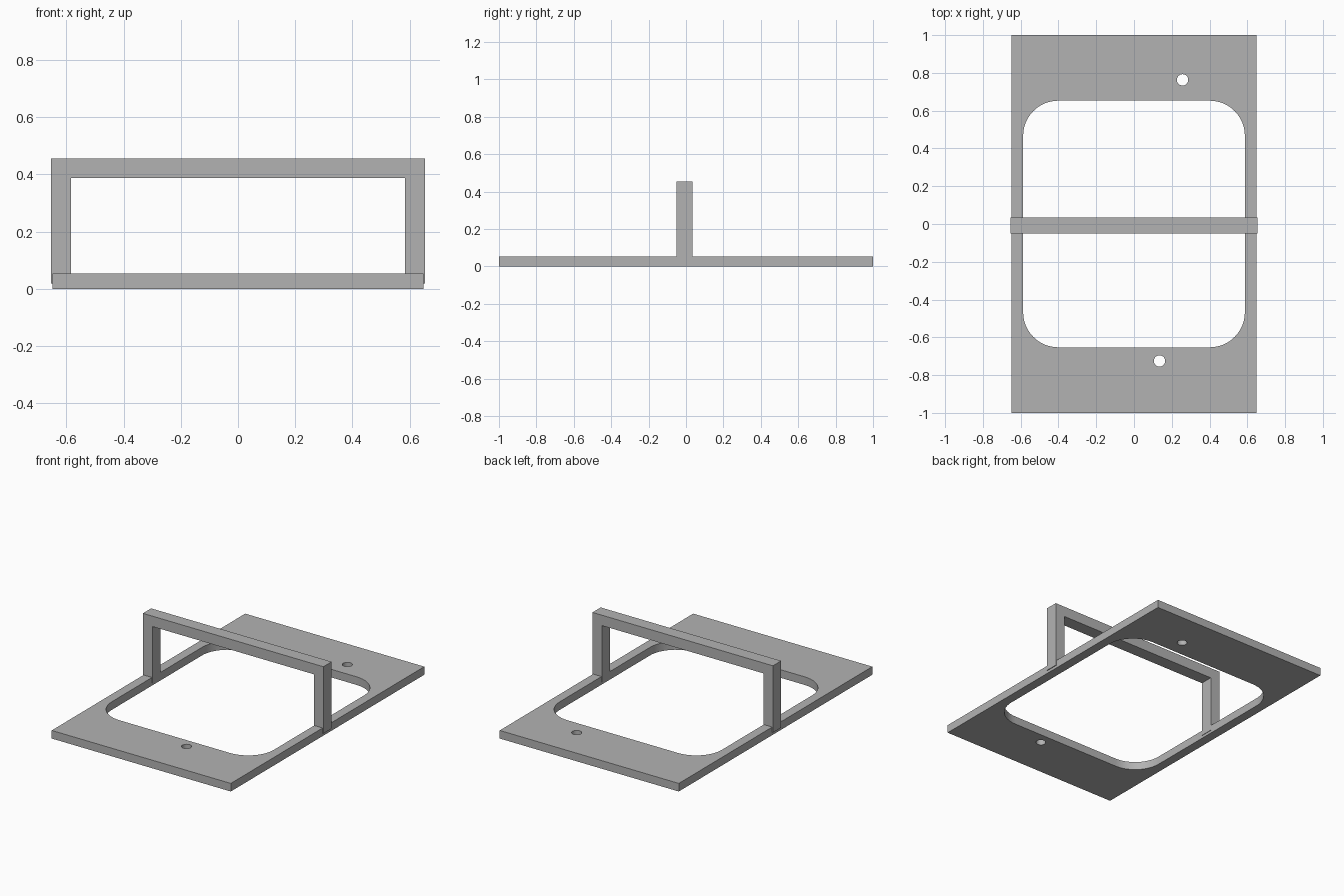
import bpy, bmesh
from math import cos, sin, pi, radians
from mathutils import Matrix

cube = bpy.data.objects.get("Cube")
if cube:
    bpy.data.objects.remove(cube, do_unlink=True)

grey = bpy.data.materials.new("plain grey")
grey.use_nodes = True
grey.diffuse_color = (0.45, 0.45, 0.45, 1)
grey.node_tree.nodes["Principled BSDF"].inputs["Base Color"].default_value = grey.diffuse_color


def rectangle(x, y):
    return [(-x, -y), (x, -y), (x, y), (-x, y)]


def rounded_rectangle(x, y, r, steps=12):
    points = []
    for i, (sx, sy) in enumerate([(1, 1), (-1, 1), (-1, -1), (1, -1)]):
        for k in range(steps + 1):
            a = (i + k / steps) * pi / 2
            points.append((sx * (x - r) + r * cos(a), sy * (y - r) + r * sin(a)))
    return points


def circle(x, y, r, steps=32):
    return [(x + r * cos(2 * pi * k / steps), y + r * sin(2 * pi * k / steps))
            for k in range(steps)]


def extruded(name, outlines, depth, matrix):
    """Fill nested outlines, thicken them by depth and place the result as a mesh."""
    curve = bpy.data.curves.new(name, "CURVE")
    curve.dimensions = "2D"
    curve.fill_mode = "BOTH"
    curve.extrude = depth / 2
    for outline in outlines:
        spline = curve.splines.new("POLY")
        spline.points.add(len(outline) - 1)
        for point, (x, y) in zip(spline.points, outline):
            point.co = (x, y, 0, 1)
        spline.use_cyclic_u = True
    helper = bpy.data.objects.new(name + " outline", curve)
    bpy.context.collection.objects.link(helper)
    bpy.context.view_layer.update()
    mesh = bpy.data.meshes.new_from_object(
        helper.evaluated_get(bpy.context.evaluated_depsgraph_get()))
    bpy.data.objects.remove(helper, do_unlink=True)

    bm = bmesh.new()
    bm.from_mesh(mesh)
    bmesh.ops.remove_doubles(bm, verts=bm.verts, dist=0.0001)
    bmesh.ops.transform(bm, matrix=matrix, verts=bm.verts)
    bmesh.ops.recalc_face_normals(bm, faces=bm.faces)
    bm.to_mesh(mesh)
    bm.free()
    mesh.materials.clear()
    mesh.materials.append(grey)
    obj = bpy.data.objects.new(name, mesh)
    bpy.context.collection.objects.link(obj)
    bpy.ops.object.select_all(action="DESELECT")
    obj.select_set(True)
    bpy.context.view_layer.objects.active = obj
    bpy.ops.object.shade_smooth_by_angle(angle=radians(30))
    return obj


# Flat base frame with a rounded window and two small screw holes
thickness = 0.053
extruded("base_plate",
         [rectangle(0.648, 1.0),
          rounded_rectangle(0.587, 0.653, 0.187),
          circle(0.257, 0.763, 0.03),
          circle(0.135, -0.725, 0.03)],
         thickness, Matrix.Translation((0, 0, thickness / 2)))

# Upright handle: two legs and a crossbar in one U-shaped profile
half = [(0.653, 0.018), (0.653, 0.455), (0.584, 0.387), (0.584, 0.018)]
handle = [half[0], half[1], (-half[1][0], half[1][1]), (-half[0][0], half[0][1]),
          (-half[3][0], half[3][1]), (-half[2][0], half[2][1]), half[2], half[3]]
extruded("handle", [handle], 0.085,
         Matrix.Translation((0, -0.008, 0)) @ Matrix.Rotation(pi / 2, 4, "X"))
